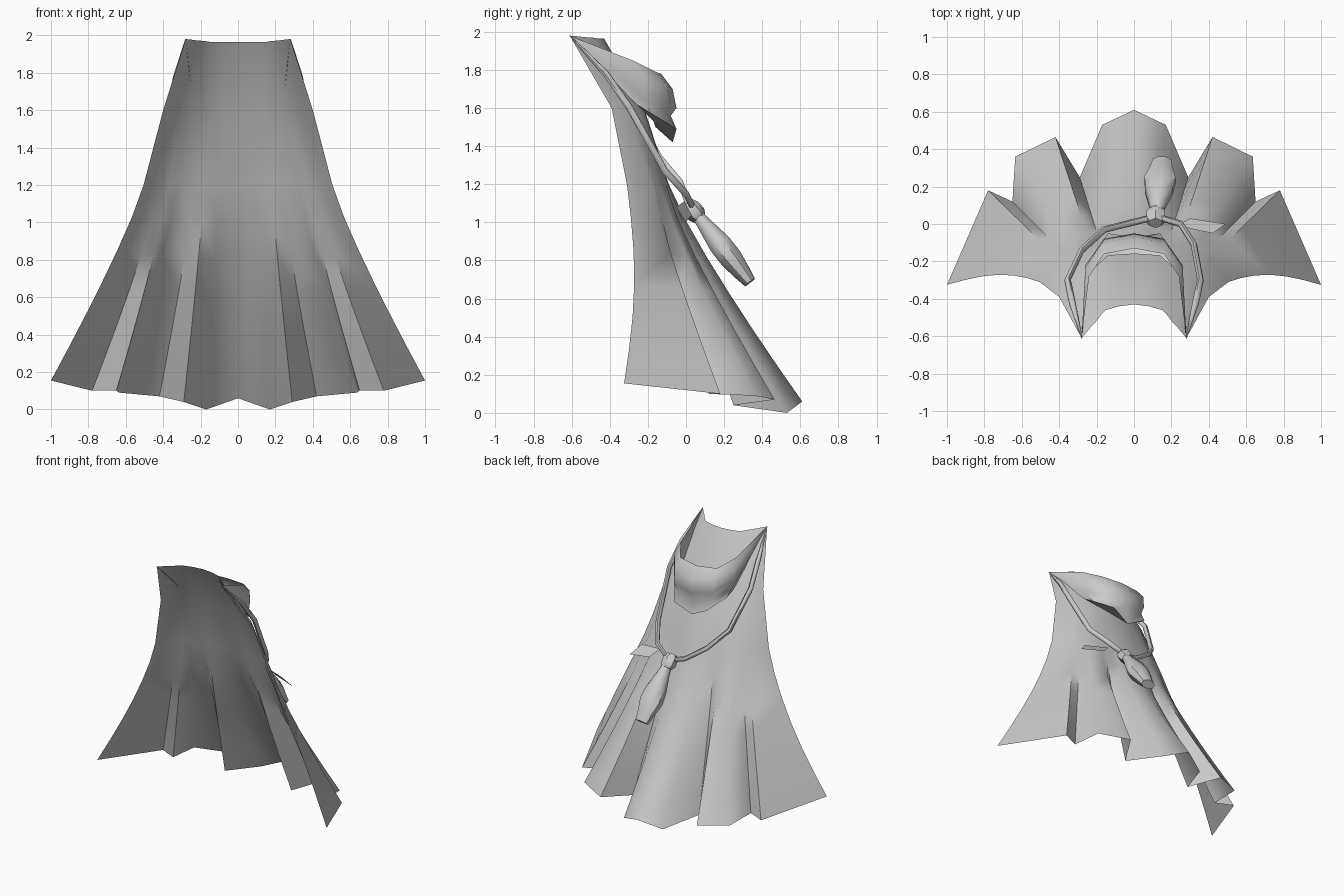
import bpy, bmesh, math
from mathutils import Vector

cube = bpy.data.objects.get("Cube")
if cube:
    bpy.data.objects.remove(cube, do_unlink=True)

cloth = bpy.data.materials.new("grey cloth")
cloth.use_nodes = True
GREY = (0.6, 0.6, 0.6, 1)
cloth.diffuse_color = GREY
cloth.node_tree.nodes["Principled BSDF"].inputs["Base Color"].default_value = GREY


def finish(obj, angle=60):
    obj.data.materials.append(cloth)
    bpy.ops.object.select_all(action='DESELECT')
    obj.select_set(True)
    bpy.context.view_layer.objects.active = obj
    bpy.ops.object.shade_smooth_by_angle(angle=math.radians(angle))
    return obj


def sheet(name, rows, closed=False, caps=False, angle=60):
    """Loft a surface through rows holding equal numbers of points."""
    bm = bmesh.new()
    grid = [[bm.verts.new(p) for p in row] for row in rows]
    n = len(grid[0])
    for a, b in zip(grid, grid[1:]):
        for i in range(n if closed else n - 1):
            j = (i + 1) % n
            bm.faces.new((a[i], b[i], b[j], a[j]))
    if caps:
        bm.faces.new(grid[0])
        bm.faces.new(grid[-1])
    bmesh.ops.remove_doubles(bm, verts=bm.verts, dist=0.0005)
    bmesh.ops.recalc_face_normals(bm, faces=bm.faces)
    mesh = bpy.data.meshes.new(name)
    bm.to_mesh(mesh)
    bm.free()
    obj = bpy.data.objects.new(name, mesh)
    bpy.context.collection.objects.link(obj)
    return finish(obj, angle)


def mirrored(half):
    """Half row from the centre line outwards, made whole."""
    return [(-x, y, z) for x, y, z in half[:0:-1]] + list(half)


# Cape: collar, shoulders, waist, then pleats opening towards the hem
collar = [(0, -.43, 1.965), (.08, -.44, 1.965), (.15, -.46, 1.965), (.18, -.49, 1.97),
          (.21, -.53, 1.972), (.235, -.555, 1.975), (.255, -.58, 1.978), (.28, -.61, 1.98)]
shoulder = [(x, y, 1.6) for x, y in
            [(0, -.22), (.08, -.222), (.14, -.23), (.18, -.24),
             (.25, -.26), (.29, -.285), (.33, -.31), (.4, -.39)]]
waist = [(x, y, 1.2) for x, y in
         [(0, -.09), (.1, -.095), (.18, -.105), (.23, -.115),
          (.32, -.14), (.37, -.16), (.41, -.18), (.505, -.31)]]
hem = [(0, .61, .06), (.17, .53, 0), (.29, .25, .04), (.42, .465, .07),
       (.635, .36, .09), (.65, .12, .1), (.78, .18, .1), (1, -.325, .155)]
rows = [collar, shoulder, waist]
STEPS = 6
for k in range(1, STEPS + 1):
    t = k / STEPS
    row = []
    for i, (a, b) in enumerate(zip(waist, hem)):
        p = Vector(a).lerp(Vector(b), t ** 1.15)
        p.z = a[2] + (b[2] - a[2]) * t
        if i == len(hem) - 1:
            p.y += .045 * math.sin(math.pi * t)
        row.append(tuple(p))
    rows.append(row)
sheet("cape", [mirrored(r) for r in rows])

# Hood: pouch hanging behind the collar, drawn to the collar corners
corner = (.28, -.61, 1.98)
hood = [
    [(0, -.13, 1.78), (.16, -.16, 1.79), (.24, -.28, 1.85), corner],
    [(0, -.07, 1.7), (.17, -.10, 1.72), (.26, -.23, 1.78), corner],
    [(0, -.05, 1.6), (.16, -.08, 1.62), (.26, -.22, 1.7), corner],
    [(0, -.08, 1.56), (.15, -.10, 1.57), (.25, -.22, 1.64), corner],
    [(0, -.07, 1.42), (.14, -.05, 1.49), (.23, -.18, 1.57), corner],
    [(0, -.16, 1.5), (.14, -.17, 1.53), (.24, -.26, 1.62), corner],
]
sheet("hood", [mirrored(r) for r in hood])

# Cord: thin tube looping from one collar corner to the other
path = [(-.28, -.61, 1.98), (-.33, -.42, 1.78), (-.355, -.3, 1.63), (-.28, -.14, 1.34),
        (-.16, -.03, 1.21), (0, .01, 1.1), (.12, .04, 1.07), (.25, 0, 1.15),
        (.32, -.11, 1.27), (.355, -.3, 1.61), (.33, -.42, 1.78), (.28, -.61, 1.98)]
curve = bpy.data.curves.new("cord", 'CURVE')
curve.dimensions = '3D'
curve.bevel_depth = .018
curve.bevel_resolution = 1
spline = curve.splines.new('POLY')
spline.points.add(len(path) - 1)
for i, (pt, co) in enumerate(zip(spline.points, path)):
    pt.co = (*co, 1)
    pt.radius = .15 if i in (0, len(path) - 1) else 1
cord = bpy.data.objects.new("cord", curve)
bpy.context.collection.objects.link(cord)
bpy.ops.object.select_all(action='DESELECT')
cord.select_set(True)
bpy.context.view_layer.objects.active = cord
bpy.ops.object.convert(target='MESH')
finish(bpy.context.object)


def lathe(name, start, end, profile, sides):
    """Tube along an axis; profile holds (fraction, wide radius, thin radius)."""
    start, end = Vector(start), Vector(end)
    axis = (end - start).normalized()
    side = Vector((1, 0, 0))
    side = (side - axis * side.dot(axis)).normalized()
    up = axis.cross(side)
    rings = []
    for f, wide, thin in profile:
        c = start.lerp(end, f)
        rings.append([tuple(c + side * wide * math.cos(a) + up * thin * math.sin(a))
                      for a in (math.tau * (i + .5) / sides for i in range(sides))])
    return sheet(name, rings, closed=True, caps=True, angle=50)


# Knot and tassel hanging from the cord
lathe("knot", (.115, .005, 1.1), (.115, .075, 1.02),
      [(0, .04, .035), (.3, .055, .05), (.75, .055, .05), (1, .038, .035)], 6)
lathe("tassel", (.12, .05, 1.05), (.15, .335, .685),
      [(0, .03, .03), (.2, .05, .045), (.45, .08, .065),
       (.65, .09, .065), (.85, .065, .05), (1, .055, .035)], 8)

# Loose cord end: flat leaf shape beside the knot
sheet("loose_end", [[(.23, -.01, 1.11), (.30, .03, 1.04)],
                    [(.42, -.05, 1.08), (.49, 0, 1.0)]])
